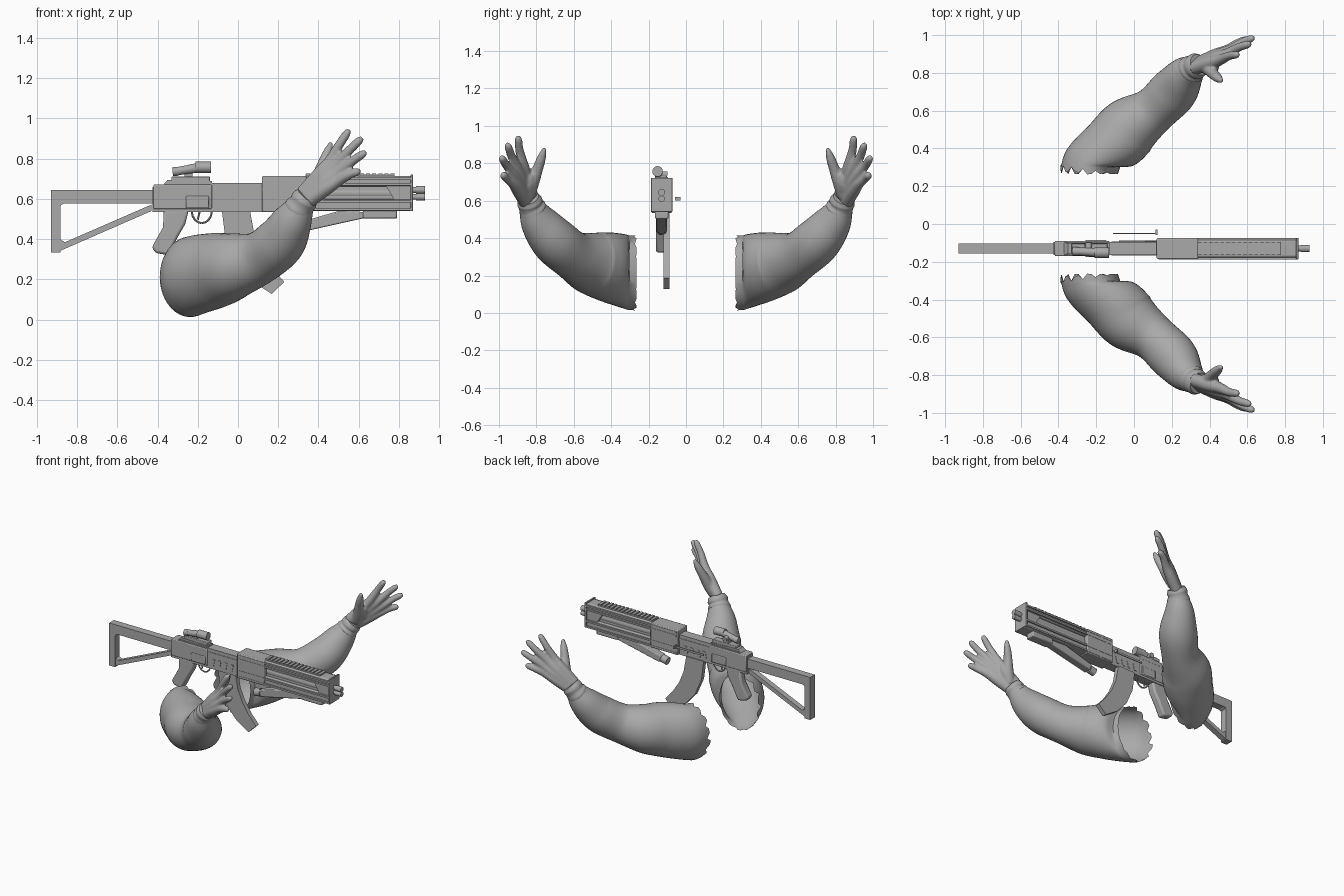
import bpy, bmesh, math, random
from mathutils import Vector

random.seed(4)
cube = bpy.data.objects.get("Cube")
if cube:
    bpy.data.objects.remove(cube)

grey = bpy.data.materials.new("plain_grey")
grey.use_nodes = True
grey.diffuse_color = (0.4, 0.4, 0.4, 1)
grey.node_tree.nodes["Principled BSDF"].inputs["Base Color"].default_value = (0.4, 0.4, 0.4, 1)
AXIS = -0.13  # the rifle's centre plane


def finish(name, bm, angle=35):
    bmesh.ops.recalc_face_normals(bm, faces=bm.faces[:])
    me = bpy.data.meshes.new(name)
    bm.to_mesh(me)
    bm.free()
    me.materials.append(grey)
    ob = bpy.data.objects.new(name, me)
    bpy.context.collection.objects.link(ob)
    bpy.ops.object.select_all(action='DESELECT')
    ob.select_set(True)
    bpy.context.view_layer.objects.active = ob
    bpy.ops.object.shade_smooth_by_angle(angle=math.radians(angle))
    return ob


def prism(name, pts, half, y=AXIS, bevel=0):
    """Side profile (x, z) extruded across the rifle."""
    bm = bmesh.new()
    face = bm.faces.new([bm.verts.new((x, y - half, z)) for x, z in pts])
    new = bmesh.ops.extrude_face_region(bm, geom=[face])["geom"]
    bmesh.ops.translate(bm, verts=[v for v in new if isinstance(v, bmesh.types.BMVert)],
                        vec=(0, 2 * half, 0))
    ob = finish(name, bm)
    if bevel:
        mod = ob.modifiers.new("edge", 'BEVEL')
        mod.width, mod.segments = bevel, 2
    return ob


def block(name, x0, x1, z0, z1, half, y=AXIS, bevel=0):
    return prism(name, [(x0, z0), (x1, z0), (x1, z1), (x0, z1)], half, y, bevel)


def rod(name, a, b, r1, r2=None, sides=20):
    a, b = Vector(a), Vector(b)
    bm = bmesh.new()
    bmesh.ops.create_cone(bm, cap_ends=True, segments=sides, radius1=r1,
                          radius2=r1 if r2 is None else r2, depth=(b - a).length)
    bm.transform((b - a).to_track_quat('Z', 'Y').to_matrix().to_4x4())
    bmesh.ops.translate(bm, verts=bm.verts[:], vec=(a + b) / 2)
    return finish(name, bm)


def smooth_path(keys, steps):
    """Catmull-Rom through keys of (x, y, z, width, height)."""
    k = [Vector(p) for p in keys]
    k = [k[0] * 2 - k[1]] + k + [k[-1] * 2 - k[-2]]
    out = []
    for a, b, c, d in zip(k, k[1:], k[2:], k[3:]):
        for i in range(steps):
            t = i / steps
            out.append((b * 2 + (c - a) * t + (a * 2 - b * 5 + c * 4 - d) * t * t
                        + (b * 3 - a - c * 3 + d) * t ** 3) * 0.5)
    return out + [k[-2]]


def loft(bm, keys, sides=12, steps=4, torn=False):
    path = smooth_path(keys, steps)
    rings = []
    for i, p in enumerate(path):
        t = (path[min(i + 1, len(path) - 1)] - path[max(i - 1, 0)]).to_3d().normalized()
        if torn:  # turn the shoulder opening to face the middle
            t = t.lerp(Vector((0, -1, 0)), max(0, 1 - i / (3 * steps))).normalized()
        side = t.cross(Vector((0, 0, 1))).normalized()
        up = side.cross(t)
        ring = []
        for j in range(sides):
            a = math.tau * j / sides
            co = p.to_3d() + side * math.cos(a) * p[3] + up * math.sin(a) * p[4]
            if torn and i == 0:  # deep teeth on the outside, nearly straight inside
                w = 0.5 + 0.5 * math.cos(a)
                tooth = random.uniform(0.015, 0.04) if j % 3 else -0.01
                co -= t * (tooth * w + 0.036 * (1 - w))
            ring.append(bm.verts.new(co))
        rings.append(ring)
    for r, s in zip(rings, rings[1:]):
        for j in range(sides):
            bm.faces.new((r[j], r[j - 1], s[j - 1], s[j]))
    bm.faces.new(rings[-1])
    if not torn:
        bm.faces.new(rings[0])


def mirrored(ob):
    ob.modifiers.new("other_arm", 'MIRROR').use_axis = (False, True, False)


# Arms: torn upper sleeve tapering to a cuff
bm = bmesh.new()
loft(bm, [(-.237, -.3, .213, .152, .2), (-.187, -.35, .228, .174, .195),
          (-.1, -.43, .247, .169, .185), (-.018, -.515, .268, .162, .164),
          (.105, -.603, .306, .125, .132), (.207, -.702, .385, .127, .126),
          (.267, -.784, .485, .1, .102), (.315, -.828, .57, .066, .066)],
     sides=42, steps=6, torn=True)
mirrored(finish("arms", bm, 60))
bm = bmesh.new()
loft(bm, [(.295, -.81, .54, .07, .07), (.305, -.82, .555, .076, .074), (.318, -.83, .575, .066, .066),
          (.33, -.836, .595, .069, .067), (.345, -.843, .615, .058, .058)], sides=28)
mirrored(finish("sleeve_cuffs", bm, 60))

# Hands: each finger runs from the wrist through its knuckle, then all are fused
bm = bmesh.new()
wrist, palm = Vector((.365, -.853, .635)), Vector((.487, -.902, .745))
fingers = [((.455, -.868, .785), (.552, -.9, .945)), ((.49, -.9, .772), (.617, -.957, .905)),
           ((.505, -.918, .735), (.635, -.99, .835)), ((.497, -.922, .69), (.605, -.983, .742))]
for knuckle, tip in fingers:
    k, e = Vector(knuckle), Vector(tip)
    root = wrist + (k - palm) * 0.45
    stops = [(root - (palm - wrist) * .25, .037), (root.lerp(k, .5), .037), (k, .029),
             (k.lerp(e, .5) + Vector((0, -.006, .004)), .023), (k.lerp(e, .88), .02), (e, .01)]
    loft(bm, [(*p, r, r) for p, r in stops])
loft(bm, [(.365, -.845, .63, .04, .04), (.395, -.825, .69, .039, .039), (.42, -.795, .765, .03, .03),
          (.445, -.772, .83, .024, .024), (.463, -.757, .88, .011, .011)])
# Web between thumb and palm
loft(bm, [(.37, -.845, .635, .036, .036), (.41, -.838, .695, .036, .036), (.43, -.832, .745, .024, .024)])
hand = finish("hands", bm, 180)
fuse = hand.modifiers.new("fuse", 'REMESH')
fuse.mode, fuse.voxel_size, fuse.use_smooth_shade = 'VOXEL', 0.007, True
soft = hand.modifiers.new("soften", 'SMOOTH')
soft.factor, soft.iterations = 0.5, 4
mirrored(hand)

# Skeleton stock
block("stock_top_bar", -.9, -.42, .578, .645, .027)
block("stock_butt", -.93, -.882, .335, .645, .027)
prism("stock_strut", [(-.9, .335), (-.43, .54), (-.43, .572), (-.86, .385), (-.885, .4)], .02)
prism("stock_corner", [(-.885, .58), (-.885, .555), (-.878, .57), (-.86, .58)], .025)

# Receiver
prism("receiver", [(-.425, .535), (.13, .535), (.13, .68), (-.36, .68), (-.38, .66), (-.425, .66)], .035)
block("receiver_rear", -.42, -.13, .55, .672, .04, bevel=.006)
prism("receiver_cover", [(-.38, .66), (-.13, .66), (-.13, .688), (-.35, .695)], .03)
block("ejection_port", -.258, -.145, .555, .615, .045, bevel=.005)
block("receiver_rib", -.12, .12, .64, .655, .038)
for i in range(4):
    prism("receiver_slot", [(-.1 + i * .05, .56), (-.08 + i * .05, .56),
                            (-.07 + i * .05, .61), (-.09 + i * .05, .61)], .038)

# Grip, trigger and magazine
prism("pistol_grip", [(-.37, .545), (-.245, .545), (-.262, .475), (-.3, .41), (-.345, .32),
                      (-.41, .332), (-.428, .36), (-.372, .46)], .03, bevel=.012)
guard = [(-.23 + .05 * (1 - math.cos(a)), .54 - .06 * math.sin(a))
         for a in [math.pi * i / 8 for i in range(9)]]
for (xa, za), (xb, zb) in zip(guard, guard[1:]):
    rod("trigger_guard", (xa, AXIS, za), (xb, AXIS, zb), .005, sides=8)
rod("trigger", (-.19, AXIS, .54), (-.2, AXIS, .497), .005, sides=8)
prism("magazine", [(-.08, .54), (-.062, .4), (-.01, .28), (.07, .19), (.168, .128),
                   (.23, .188), (.17, .255), (.118, .335), (.082, .42), (.06, .54)], .016, y=-.104)

# Handguard: solid rear, open windows in front with a tube inside
block("handguard_rear", .12, .34, .535, .715, .055, bevel=.006)
block("handguard_top", .33, .865, .662, .715, .047, bevel=.01)
block("handguard_bottom", .33, .865, .54, .6, .047, bevel=.01)
block("handguard_core", .33, .865, .59, .67, .026)
rod("inner_tube", (.33, AXIS, .628), (.8, AXIS, .628), .03)
prism("handguard_nose", [(.735, .665), (.865, .665), (.865, .598), (.775, .598)], .044)
block("front_plate", .858, .87, .54, .722, .057, bevel=.003)
for z in (.548, .588, .674, .7):
    block("side_rail", .13, .86, z - .006, z + .006, .057)
block("rail_base", .335, .775, .71, .721, .034)
for i in range(15):
    block("rail_tooth", .337 + i * .03, .357 + i * .03, .715, .727, .035)
for z, r in ((.645, .019), (.61, .017)):
    rod("barrel", (.8, AXIS, z), (.91, AXIS, z), r * .8)
    rod("muzzle", (.885, AXIS, z), (.93, AXIS, z), r)

# Folded lower brace with knob
prism("lower_brace", [(.79, .53), (.79, .503), (.62, .503), (.29, .43), (.275, .475), (.5, .54)], .028, bevel=.006)
block("brace_clamp", .62, .79, .503, .545, .036, bevel=.008)
rod("brace_knob", (.28, AXIS, .453), (.235, AXIS, .443), .028)

# Sight on its mount
block("sight_mount", -.33, -.14, .685, .712, .026, bevel=.004)
block("sight_clamp", -.265, -.225, .7, .74, .022)
rod("sight_eyepiece", (-.325, -.145, .735), (-.295, -.145, .738), .022)
rod("sight_tube", (-.3, -.145, .738), (-.2, -.15, .755), .02, .024)
rod("sight_objective", (-.21, -.152, .757), (-.133, -.152, .757), .028)
rod("sight_dial", (-.24, -.14, .742), (-.24, -.1, .738), .017)

# Thin charging handle beside the receiver
block("charging_rod", -.11, .12, .602, .616, .003, y=-.05)
block("charging_handle", .115, .124, .6, .62, .015, y=-.044)
